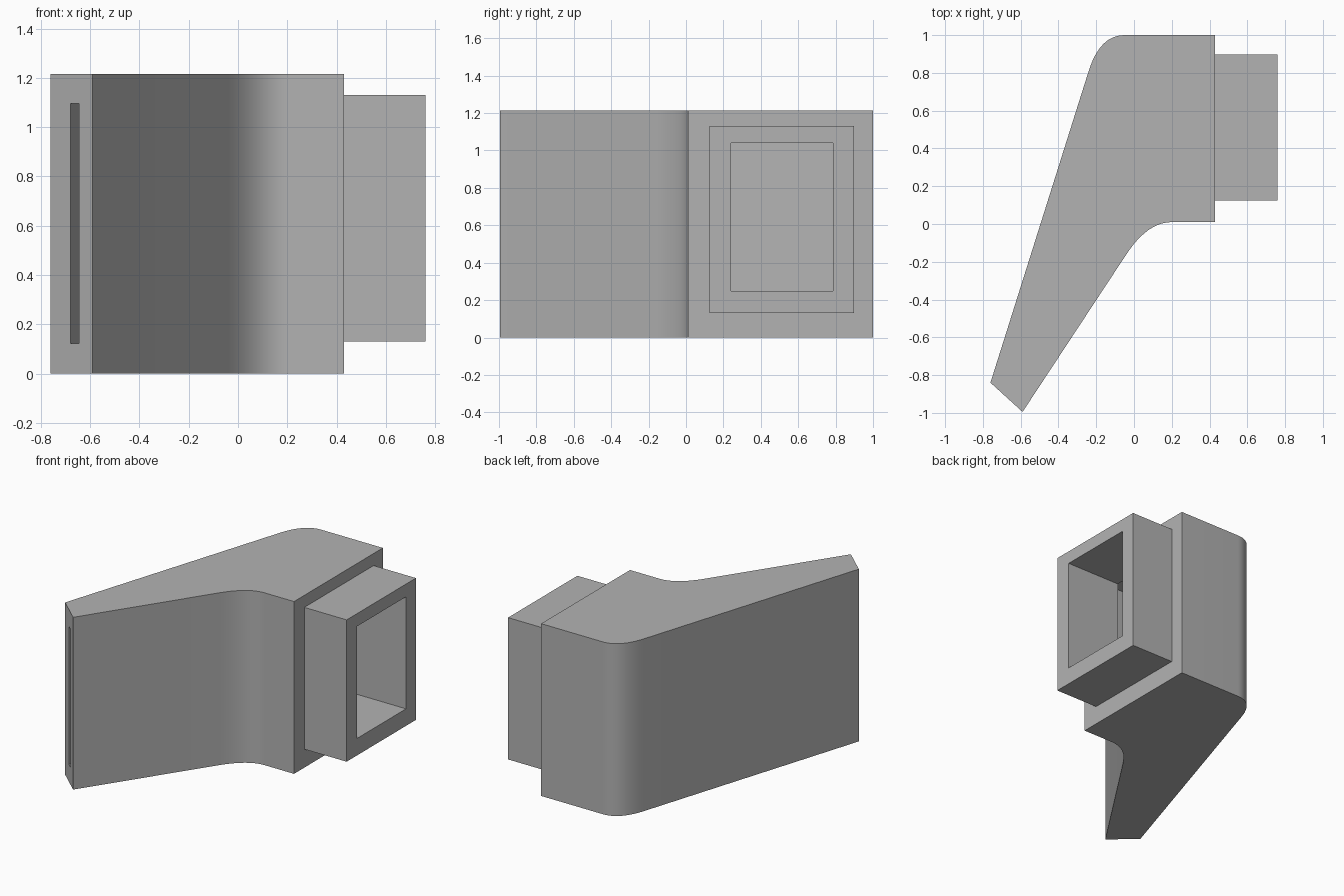
import bpy, bmesh

if "Cube" in bpy.data.objects:
    bpy.data.objects.remove(bpy.data.objects["Cube"])

grey = bpy.data.materials.new("plain grey")
grey.diffuse_color = (0.45, 0.45, 0.45, 1)
grey.use_nodes = True
grey.node_tree.nodes["Principled BSDF"].inputs["Base Color"].default_value = grey.diffuse_color


def bend(a, corner, b, n=12):
    """Rounded corner from a to b."""
    pts = []
    for i in range(n + 1):
        t = i / n
        pts.append(tuple((1 - t) ** 2 * p + 2 * t * (1 - t) * q + t * t * r
                         for p, q, r in zip(a, corner, b)))
    return pts


def prism(name, outline, z0, z1):
    """Upright prism over a plan outline."""
    bm = bmesh.new()
    base = bm.faces.new([bm.verts.new((x, y, z0)) for x, y in outline])
    ext = bmesh.ops.extrude_face_region(bm, geom=[base])["geom"]
    bmesh.ops.translate(bm, vec=(0, 0, z1 - z0),
                        verts=[g for g in ext if isinstance(g, bmesh.types.BMVert)])
    bmesh.ops.recalc_face_normals(bm, faces=bm.faces)
    mesh = bpy.data.meshes.new(name)
    bm.to_mesh(mesh)
    bm.free()
    mesh.materials.append(grey)
    ob = bpy.data.objects.new(name, mesh)
    bpy.context.collection.objects.link(ob)
    return ob


def block(name, x0, x1, y0, y1, z0, z1):
    return prism(name, [(x0, y0), (x1, y0), (x1, y1), (x0, y1)], z0, z1)


def combine(target, tool, operation):
    """Apply a boolean and remove the tool object."""
    mod = target.modifiers.new(operation.lower(), 'BOOLEAN')
    mod.operation, mod.object, mod.solver = operation, tool, 'EXACT'
    bpy.context.view_layer.objects.active = target
    bpy.ops.object.modifier_apply(modifier=mod.name)
    bpy.data.objects.remove(tool)


# Duct body: tapered wing leading into a square housing
body = prism("duct_body",
             [(-0.76, -0.84), (-0.59, -0.995)]
             + bend((-0.04, -0.16), (0.072, 0.01), (0.2, 0.01))
             + [(0.43, 0.01), (0.43, 1.0)]
             + bend((-0.05, 1.0), (-0.18, 1.0), (-0.24, 0.81)), 0, 1.215)

# Square inlet collar on the side
combine(body, block("collar", 0.38, 0.76, 0.125, 0.897, 0.13, 1.13), 'UNION')

# Inner chamber, narrowing to the outlet slot
chamber = prism("chamber_cutter",
                [(-0.71, -0.955), (-0.675, -0.987), (-0.645, -0.945)]
                + bend((-0.11, -0.113), (0.03, 0.11), (0.17, 0.11))
                + [(0.34, 0.11), (0.34, 0.9)]
                + bend((-0.02, 0.9), (-0.11, 0.9), (-0.15, 0.77))
                + [(-0.68, -0.913)], 0.122, 1.095)
combine(body, chamber, 'DIFFERENCE')

# Inlet opening through the collar into the chamber
combine(body, block("inlet_cutter", 0.28, 0.85, 0.24, 0.787, 0.25, 1.04), 'DIFFERENCE')

# Smooth bends, crisp edges
bpy.ops.object.select_all(action='DESELECT')
body.select_set(True)
bpy.context.view_layer.objects.active = body
bpy.ops.object.shade_smooth_by_angle(angle=0.5)
